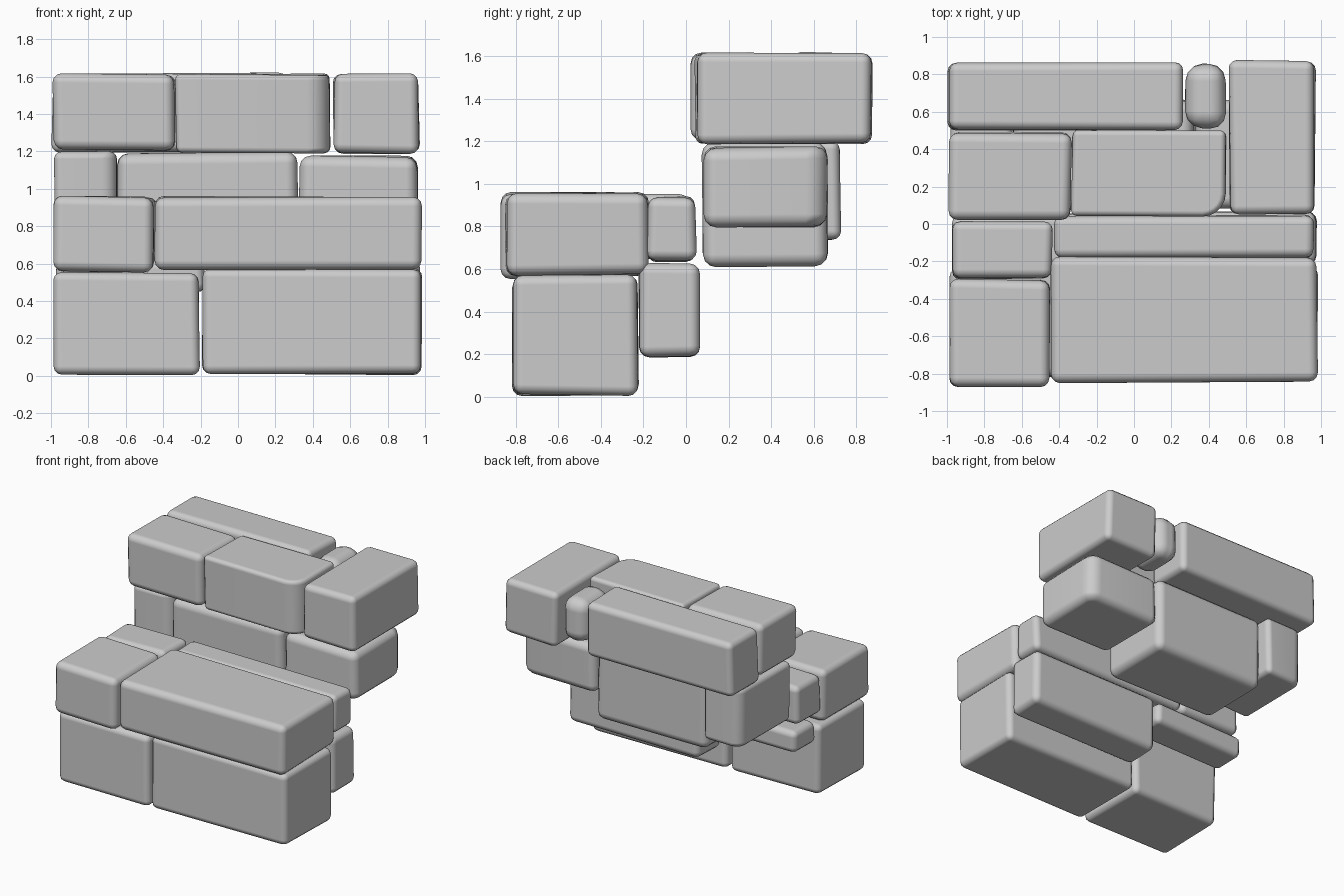
import bpy, bmesh, random
from mathutils import Vector

if "Cube" in bpy.data.objects:
    bpy.data.objects.remove(bpy.data.objects["Cube"])

random.seed(4)


def block(name, x, y, z, bevel=0.045, round_edges=(), radius=0.12):
    """Worn stone block; round_edges lists (x side, y side) uprights with a bigger radius."""
    bm = bmesh.new()
    bmesh.ops.create_cube(bm, size=1)
    lo = Vector((x[0], y[0], z[0]))
    size = Vector((x[1], y[1], z[1])) - lo
    mid = lo + size / 2
    # slight hand-cut irregularity, only inwards
    for v in bm.verts:
        side = v.co * 2
        for i in range(3):
            v.co[i] = mid[i] + side[i] * (size[i] / 2 - random.uniform(0, 0.014))
    # extra-worn upright edges
    worn = []
    for e in bm.edges:
        m = (e.verts[0].co + e.verts[1].co) / 2 - mid
        for sx, sy in round_edges:
            if m.x * sx > size.x * 0.4 and m.y * sy > size.y * 0.4:
                worn.append(e)
    if worn:
        bmesh.ops.bevel(bm, geom=worn, offset=radius, segments=5, profile=0.5,
                        affect='EDGES', clamp_overlap=True)
    mesh = bpy.data.meshes.new(name)
    bm.to_mesh(mesh)
    bm.free()
    for p in mesh.polygons:
        p.use_smooth = True
    ob = bpy.data.objects.new(name, mesh)
    bpy.context.collection.objects.link(ob)
    mod = ob.modifiers.new("worn_edges", 'BEVEL')
    mod.width = bevel
    mod.segments = 3
    mod.limit_method = 'ANGLE'
    mod.angle_limit = 0.7
    mod.harden_normals = True
    return ob


# lower step, bottom course
block("bottom_front_left", (-0.99, -0.20), (-0.82, -0.23), (0.0, 0.56))
block("bottom_front_right", (-0.20, 0.99), (-0.82, -0.22), (0.0, 0.575))
block("bottom_back_right", (-0.16, 0.98), (-0.23, 0.07), (0.18, 0.63), 0.05)
block("bottom_back_left", (-0.98, -0.17), (-0.23, 0.06), (0.44, 0.62))

# lower step, tread course
block("tread_front_left", (-0.99, -0.445), (-0.875, -0.29), (0.55, 0.965), 0.05)
block("tread_front_right", (-0.45, 0.985), (-0.855, -0.17), (0.565, 0.965), 0.05)
block("tread_back_left", (-0.98, -0.43), (-0.30, 0.025), (0.64, 0.955))
block("tread_back_right", (-0.43, 0.97), (-0.19, 0.055), (0.63, 0.945))

# upper step, supporting course
block("riser_left", (-0.985, -0.645), (0.09, 0.735), (0.735, 1.205), 0.04,
      [(1, -1), (-1, 1)], 0.08)
block("riser_middle", (-0.65, 0.33), (0.07, 0.67), (0.605, 1.20), 0.06)
block("riser_right", (0.32, 0.97), (0.075, 0.675), (0.79, 1.18), 0.06,
      [(1, 1)], 0.10)

# upper step, top course
block("top_front_left", (-0.995, -0.33), (0.02, 0.495), (1.20, 1.62), 0.05)
block("top_front_middle", (-0.34, 0.50), (0.035, 0.505), (1.18, 1.62), 0.03,
      [(1, -1)], 0.12)
block("top_right", (0.505, 0.975), (0.045, 0.88), (1.18, 1.62), 0.045)
block("top_back_left", (-1.0, 0.265), (0.495, 0.865), (1.19, 1.625), 0.045)
block("top_back_filler", (0.265, 0.50), (0.505, 0.865), (1.25, 1.60), 0.09)
